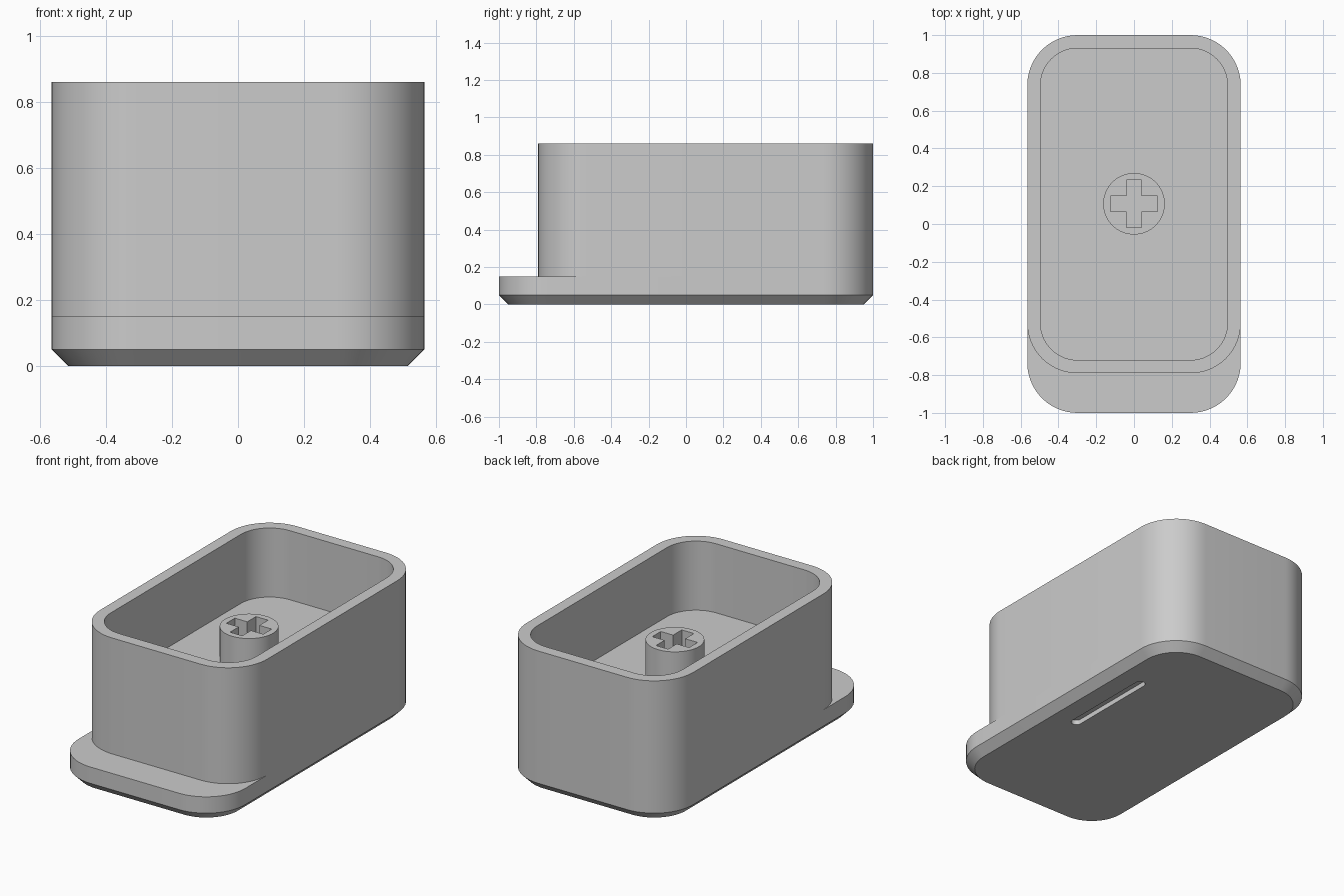
import bpy, bmesh, math
from mathutils import Vector

cube = bpy.data.objects.get("Cube")
if cube:
    bpy.data.objects.remove(cube, do_unlink=True)

grey = bpy.data.materials.new("plain grey")
grey.use_nodes = True
grey.diffuse_color = (0.6, 0.6, 0.6, 1)
grey.node_tree.nodes["Principled BSDF"].inputs["Base Color"].default_value = (0.6, 0.6, 0.6, 1)


def rounded(hx, y0, y1, r, n=14):
    """Rounded rectangle outline, counter-clockwise."""
    corners = [(hx - r, y1 - r), (r - hx, y1 - r), (r - hx, y0 + r), (hx - r, y0 + r)]
    pts = []
    for q, (cx, cy) in enumerate(corners):
        for i in range(n + 1):
            a = math.pi / 2 * (q + i / n)
            p = (cx + r * math.cos(a), cy + r * math.sin(a))
            if not pts or math.dist(p, pts[-1]) > 1e-5:
                pts.append(p)
    if math.dist(pts[0], pts[-1]) < 1e-5:
        pts.pop()
    return pts


def finish(name, bm):
    mesh = bpy.data.meshes.new(name)
    bm.to_mesh(mesh)
    bm.free()
    mesh.materials.append(grey)
    obj = bpy.data.objects.new(name, mesh)
    bpy.context.collection.objects.link(obj)
    return obj


def loft(name, sections, cap_start=True, cap_end=True):
    """Skin a list of (outline, z) sections with equal point counts."""
    bm = bmesh.new()
    rings = [[bm.verts.new((x, y, z)) for x, y in pts] for pts, z in sections]
    for a, b in zip(rings, rings[1:]):
        for i in range(len(a)):
            j = (i + 1) % len(a)
            bm.faces.new((a[i], a[j], b[j], b[i]))
    if cap_start:
        bm.faces.new(rings[0][::-1])
    if cap_end:
        bm.faces.new(rings[-1])
    return finish(name, bm)


def select(obj):
    bpy.ops.object.select_all(action="DESELECT")
    obj.select_set(True)
    bpy.context.view_layer.objects.active = obj


def cut(obj, cutter):
    mod = obj.modifiers.new("cut", "BOOLEAN")
    mod.operation = "DIFFERENCE"
    mod.solver = "EXACT"
    mod.object = cutter
    select(obj)
    bpy.ops.object.modifier_apply(modifier=mod.name)
    bpy.data.objects.remove(cutter, do_unlink=True)


# Base plate with a chamfered lower edge and a projecting front lip
full = rounded(0.565, -1, 1, 0.265)
base = loft("base_plate", [(rounded(0.515, -0.95, 0.95, 0.215), 0), (full, 0.05), (full, 0.15)])

# Hollow body: outer wall, rim, inner wall and raised floor
outer = rounded(0.565, -0.79, 1, 0.265)
inner = rounded(0.495, -0.72, 0.93, 0.195)
body = loft("hollow_body", [(outer, 0.15), (outer, 0.86), (inner, 0.86), (inner, 0.437)],
            cap_start=False)

# Round stem with a cross-shaped socket
STEM_Y = 0.107
circle = [(0.163 * math.cos(t * math.tau / 64), STEM_Y + 0.163 * math.sin(t * math.tau / 64))
          for t in range(64)]
stem = loft("stem", [(circle, 0.437), (circle, 0.67)])
a, b = 0.125, 0.041
quarter = [(a, b), (b, b), (b, a)]
cross = []
for k in range(4):
    c, s = round(math.cos(k * math.pi / 2)), round(math.sin(k * math.pi / 2))
    cross += [(c * x - s * y, STEM_Y + s * x + c * y) for x, y in quarter]
cut(stem, loft("socket_cutter", [(cross, 0.4), (cross, 0.75)]))

# Engraved slot on the underside
DEPTH = 0.03
slot = [(x + 0.362, y) for x, y in rounded(0.03, -0.115, 0.515, 0.0299, 8)]
cut(base, loft("slot_cutter", [(slot, -0.05), (slot, DEPTH)]))

# Engraved five-sided outline on the underside
bm = bmesh.new()
points = [(0.235, -0.125), (0.235, 0.485), (-0.06, 0.475), (-0.22, 0.2), (-0.2, -0.155)]
island = bm.faces.new([bm.verts.new((x, y, -0.05)) for x, y in points])
bm.normal_update()
bmesh.ops.inset_region(bm, faces=[island], thickness=0.05, use_even_offset=True)
bmesh.ops.delete(bm, geom=[island], context="FACES_ONLY")
top = bmesh.ops.extrude_face_region(bm, geom=bm.faces[:], use_keep_orig=True)["geom"]
bmesh.ops.translate(bm, vec=Vector((0, 0, 0.05 + DEPTH)),
                    verts=[v for v in top if isinstance(v, bmesh.types.BMVert)])
bmesh.ops.recalc_face_normals(bm, faces=bm.faces[:])
cut(base, finish("outline_cutter", bm))

# Smooth curved walls, crisp edges
for obj in (base, body, stem):
    select(obj)
    bpy.ops.object.shade_smooth_by_angle(angle=math.radians(30))
